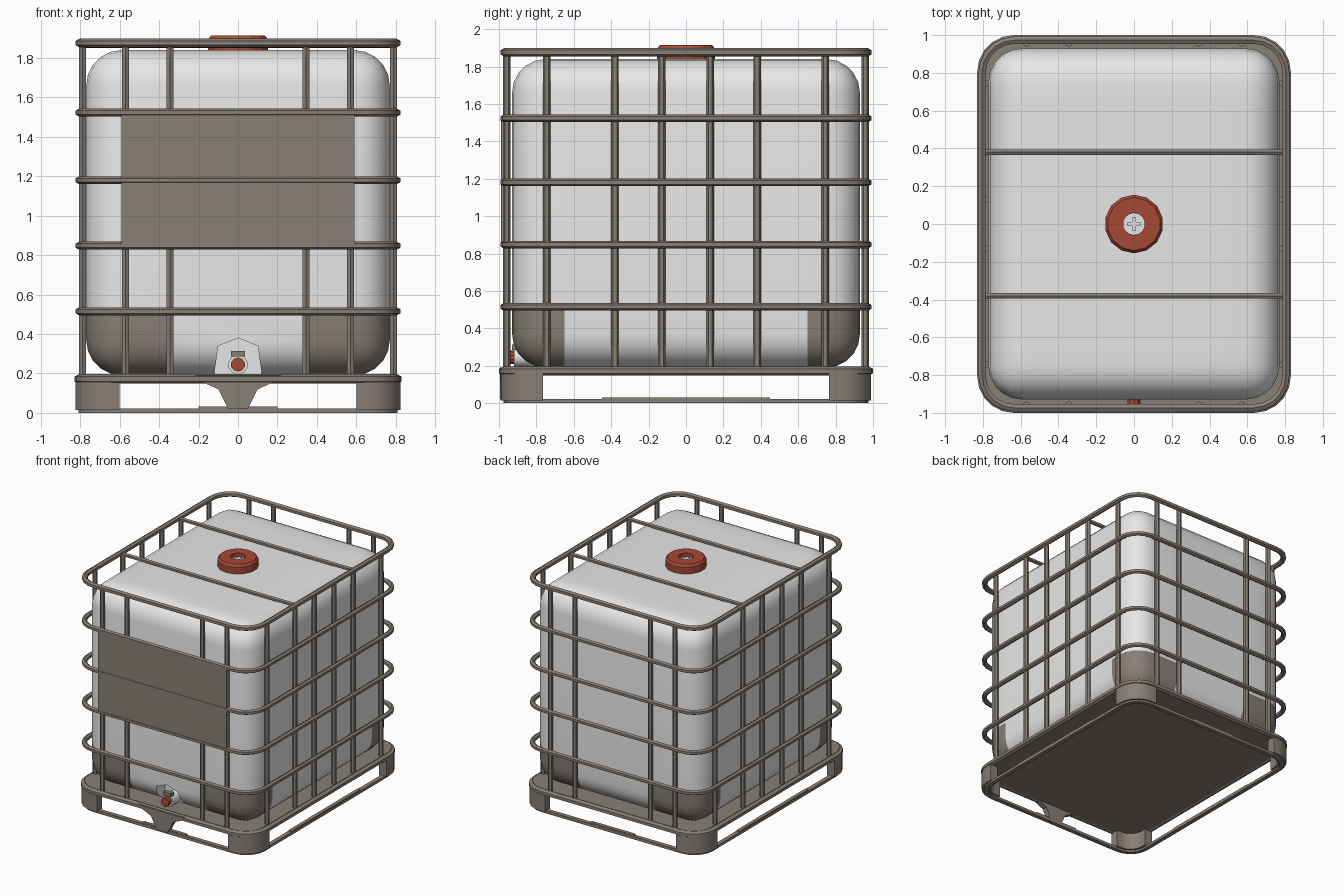
import bpy, bmesh, math
from mathutils import Vector

if "Cube" in bpy.data.objects:
    bpy.data.objects.remove(bpy.data.objects["Cube"])


def material(name, rgb):
    m = bpy.data.materials.new(name)
    m.diffuse_color = (*rgb, 1)
    m.use_nodes = True
    m.node_tree.nodes["Principled BSDF"].inputs["Base Color"].default_value = m.diffuse_color
    return m


METAL = material("warm grey metal", (0.25, 0.215, 0.18))
WHITE = material("white plastic", (0.80, 0.80, 0.80))
RED = material("red plastic", (0.38, 0.065, 0.035))


def finish(name, bm, *mats, smooth=None):
    bmesh.ops.recalc_face_normals(bm, faces=bm.faces)
    me = bpy.data.meshes.new(name)
    bm.to_mesh(me)
    bm.free()
    ob = bpy.data.objects.new(name, me)
    bpy.context.collection.objects.link(ob)
    for m in mats:
        me.materials.append(m)
    if smooth:
        shade(ob, smooth)
    return ob


def select(ob):
    bpy.ops.object.select_all(action='DESELECT')
    ob.select_set(True)
    bpy.context.view_layer.objects.active = ob


def shade(ob, deg):
    select(ob)
    bpy.ops.object.shade_smooth_by_angle(angle=math.radians(deg))


def arc(hx, hy, r, sx, sy, n=5):
    """Rounded corner of a rectangle in one quadrant, from the y side to the x side."""
    return [(sx * (hx - r + r * math.sin(a)), sy * (hy - r + r * math.cos(a)))
            for a in (math.pi / 2 * i / n for i in range(n + 1))]


def loop(hx, hy, r):
    """Full rounded rectangle, clockwise."""
    pts = arc(hx, hy, r, 1, 1) + arc(hx, hy, r, 1, -1)[::-1]
    return pts + arc(hx, hy, r, -1, -1) + arc(hx, hy, r, -1, 1)[::-1]


def loft(name, rows, closed, mat, smooth=None):
    """Skin a closed cross-section whose points each trace one row: (xy points, z)."""
    bm = bmesh.new()
    grid = [[bm.verts.new((x, y, z)) for x, y in pts] for pts, z in rows]
    m, n = len(grid), len(grid[0])
    for i in range(m):
        a, b = grid[i], grid[(i + 1) % m]
        for j in range(n if closed else n - 1):
            k = (j + 1) % n
            bm.faces.new((a[j], a[k], b[k], b[j]))
    if not closed:
        for j in (0, -1):
            bm.faces.new([row[j] for row in grid])
    return finish(name, bm, mat, smooth=smooth)


def ring(name, hx, hy, r, z, w, h, sides=6):
    rows = []
    for i in range(sides):
        a = 2 * math.pi * (i + 0.5) / sides
        d = w * math.cos(a)
        rows.append((loop(hx + d, hy + d, r + d), z + h * math.sin(a)))
    return loft(name, rows, True, METAL, 40)


def rod(name, p, q, r, mat, sides=6, r2=None, smooth=None):
    p, q = Vector(p), Vector(q)
    bm = bmesh.new()
    bmesh.ops.create_cone(bm, cap_ends=True, segments=sides, radius1=r,
                          radius2=r if r2 is None else r2, depth=(q - p).length)
    rot = (q - p).to_track_quat('Z', 'Y').to_matrix().to_4x4()
    rot.translation = (p + q) / 2
    bm.transform(rot)
    return finish(name, bm, mat, smooth=smooth)


def box(name, lo, hi, mat):
    bm = bmesh.new()
    bmesh.ops.create_cube(bm, size=1)
    for v in bm.verts:
        v.co = [(a + b) / 2 + c * (b - a) for a, b, c in zip(lo, hi, v.co)]
    return finish(name, bm, mat)


def prism(name, pts, y0, y1, mat):
    """Outline in x and z, extruded along y."""
    bm = bmesh.new()
    f = bm.faces.new([bm.verts.new((x, y0, z)) for x, z in pts])
    new = bmesh.ops.extrude_face_region(bm, geom=[f])["geom"]
    bmesh.ops.translate(bm, vec=(0, y1 - y0, 0),
                        verts=[v for v in new if isinstance(v, bmesh.types.BMVert)])
    return finish(name, bm, mat)


# Tank: rounded block with metal corner guards as cut faces
bm = bmesh.new()
bmesh.ops.create_cube(bm, size=1)
for v in bm.verts:
    v.co = (v.co.x * 1.54, v.co.y * 1.86, 1.015 + v.co.z * 1.65)
bmesh.ops.bevel(bm, geom=bm.edges[:], offset=0.18, segments=5, profile=0.5, affect='EDGES')
for co, no in [((0, 0, 0.5), (0, 0, 1)), ((0, 0, 0.2), (0, 0, 1)),
               ((0.34, 0, 0), (1, 0, 0)), ((-0.34, 0, 0), (1, 0, 0)),
               ((0, 0.65, 0), (0, 1, 0)), ((0, -0.65, 0), (0, 1, 0))]:
    bmesh.ops.bisect_plane(bm, geom=bm.verts[:] + bm.edges[:] + bm.faces[:],
                           plane_co=co, plane_no=no)
for f in bm.faces:
    c = f.calc_center_median()
    if 0.2 < c.z < 0.5 and abs(c.x) > 0.34 and abs(c.y) > 0.65:
        f.material_index = 1
tank = finish("tank", bm, WHITE, METAL)

# Recess for the outlet valve
cutter = prism("valve_recess", [(-0.135, 0.1), (0.135, 0.1), (0.1, 0.34), (0, 0.38), (-0.1, 0.34)],
               -1.1, -0.80, WHITE)
cutter.hide_render = True
mod = tank.modifiers.new("recess", 'BOOLEAN')
mod.object = cutter
mod.solver = 'EXACT'
select(tank)
bpy.ops.object.modifier_apply(modifier=mod.name)
bpy.data.objects.remove(cutter)
shade(tank, 35)

# Outlet valve
rod("valve_body", (0, -0.78, 0.245), (0, -0.92, 0.245), 0.05, WHITE, 10, smooth=40)
rod("valve_cap", (0, -0.91, 0.245), (0, -0.955, 0.245), 0.036, RED, 10)
box("valve_handle", (-0.035, -0.93, 0.285), (0.035, -0.89, 0.315), METAL)

# Filler lid: ring with a recessed hub and cross
rows = [(r, z) for r, z in ((0.155, 1.82), (0.155, 1.895), (0.14, 1.915), (0.058, 1.915), (0.058, 1.82))]
circle = [(math.sin(2 * math.pi * i / 14), math.cos(2 * math.pi * i / 14)) for i in range(14)]
loft("filler_lid", [([(x * r, y * r) for x, y in circle], z) for r, z in rows], True, RED)
rod("lid_hub", (0, 0, 1.82), (0, 0, 1.885), 0.058, WHITE, 14)
box("lid_cross_x", (-0.035, -0.01, 1.88), (0.035, 0.01, 1.9), WHITE)
box("lid_cross_y", (-0.01, -0.035, 1.88), (0.01, 0.035, 1.9), WHITE)

# Cage hoops
for i, z in enumerate((0.515, 0.848, 1.18, 1.523)):
    ring(f"cage_hoop_{i}", 0.806, 0.975, 0.17, z, 0.02, 0.02)
ring("cage_top_hoop", 0.804, 0.973, 0.17, 1.876, 0.022, 0.022)

# Cage uprights
for s in (-1, 1):
    for x in (-0.57, -0.345, 0.345, 0.57):
        rod("end_upright", (x, s * 0.958, 0.18), (x, s * 0.958, 1.87), 0.02, METAL)
    for y in (-0.745, -0.38, -0.13, 0.13, 0.38, 0.745):
        rod("side_upright", (s * 0.788, y, 0.18), (s * 0.788, y, 1.87), 0.02, METAL)
    # Bars across the top
    rod("top_bar", (-0.8, s * 0.38, 1.868), (0.8, s * 0.38, 1.868), 0.017, METAL)

# Label plate
box("label_plate", (-0.59, -0.99, 0.84), (0.59, -0.972, 1.53), METAL)

# Pallet: tray, rim and floor hoop
bm = bmesh.new()
f = bm.faces.new([bm.verts.new((x, y, 0.155)) for x, y in loop(0.80, 0.97, 0.16)])
new = bmesh.ops.extrude_face_region(bm, geom=[f])["geom"]
bmesh.ops.translate(bm, vec=(0, 0, 0.04), verts=[v for v in new if isinstance(v, bmesh.types.BMVert)])
finish("pallet_tray", bm, METAL)
ring("pallet_rim", 0.807, 0.977, 0.17, 0.172, 0.0265, 0.024)
floor = [(d, z) for d, z in ((0, 0), (0, 0.022), (-0.035, 0.022), (-0.035, 0))]
loft("floor_hoop", [(loop(0.81 + d, 0.975 + d, 0.17 + d), z) for d, z in floor], True, METAL, 40)

# Corner legs wrapping the pallet corners
for sx in (-1, 1):
    for sy in (-1, 1):
        rows = []
        for d, z in ((0, 0.015), (0, 0.165), (-0.07, 0.165), (-0.07, 0.015)):
            hx, hy = 0.825 + d, 0.99 + d
            rows.append(([(sx * 0.6, sy * hy)] + arc(hx, hy, 0.18 + d, sx, sy)
                         + [(sx * hx, sy * 0.765)], z))
        loft("corner_leg", rows, False, METAL, 40)

# Front centre foot and raised floor pads
prism("front_foot", [(-0.22, 0.19), (-0.2, 0.165), (-0.1, 0.12), (-0.05, 0.02),
                     (0.05, 0.02), (0.1, 0.12), (0.2, 0.165), (0.22, 0.19)], -0.995, -0.95, METAL)
for s in (-1, 1):
    box("end_floor_pad", (-0.2, s * 0.958 - 0.015, 0.01), (0.2, s * 0.958 + 0.015, 0.033), METAL)
    box("side_floor_pad", (s * 0.793 - 0.015, -0.45, 0.01), (s * 0.793 + 0.015, 0.45, 0.03), METAL)
